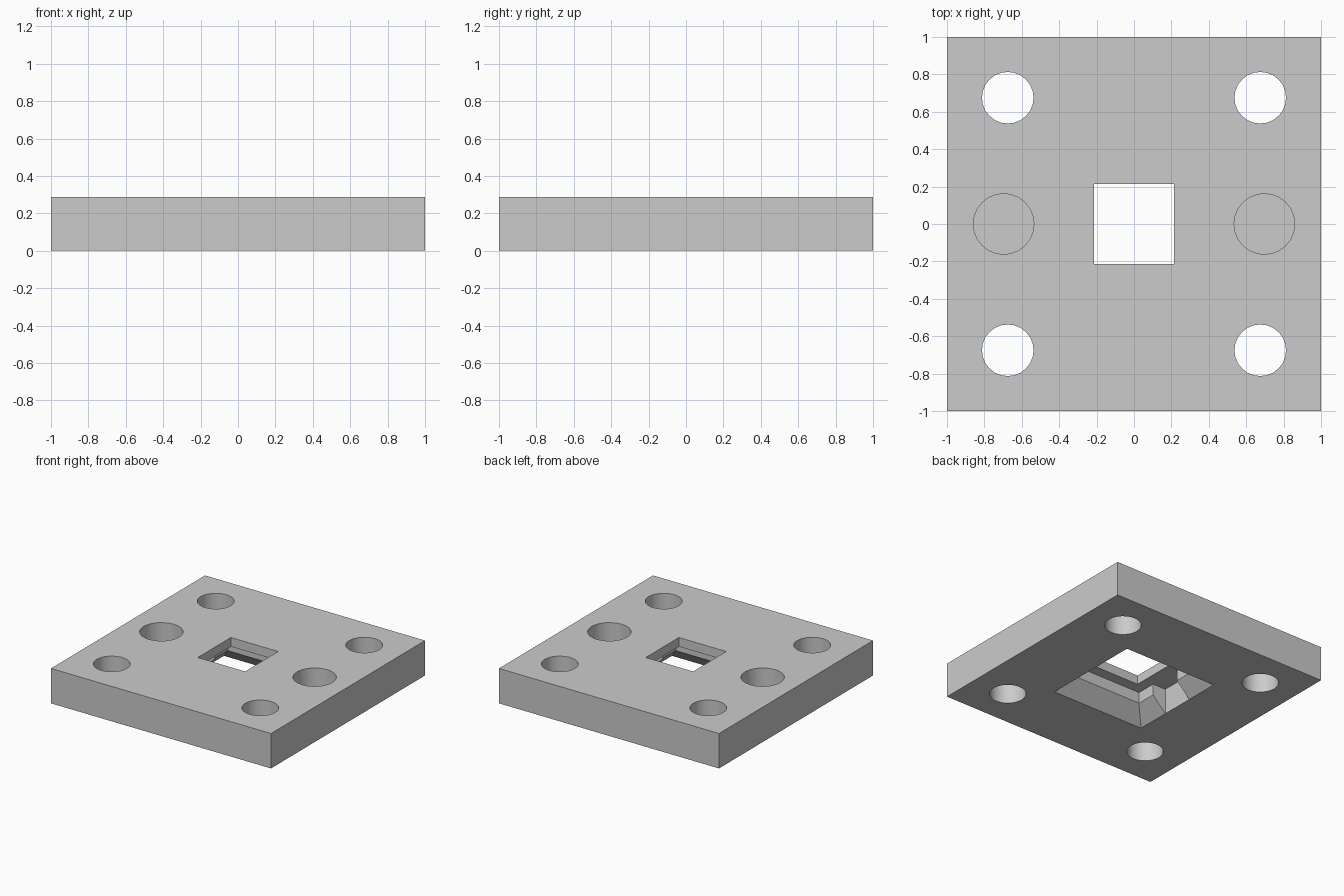
import bpy, bmesh, math

if "Cube" in bpy.data.objects:
    bpy.data.objects.remove(bpy.data.objects["Cube"], do_unlink=True)

HEIGHT = 0.287
LEDGE = 0.212      # underside of the thin lip around the window
TAPER = 0.12       # height of the chamfered pocket mouth
MOUTH, POCKET, WINDOW = 0.425, 0.305, 0.215

grey = bpy.data.materials.new("plain grey")
grey.use_nodes = True
grey.diffuse_color = (0.6, 0.6, 0.6, 1)
grey.node_tree.nodes["Principled BSDF"].inputs["Base Color"].default_value = (0.6, 0.6, 0.6, 1)


def loft(name, rings):
    """Closed solid through rings of (points, z)."""
    bm = bmesh.new()
    loops = [[bm.verts.new((x, y, z)) for x, y in pts] for pts, z in rings]
    for low, high in zip(loops, loops[1:]):
        n = len(low)
        for i in range(n):
            j = (i + 1) % n
            bm.faces.new((low[i], low[j], high[j], high[i]))
    bm.faces.new(loops[0][::-1])
    bm.faces.new(loops[-1])
    mesh = bpy.data.meshes.new(name)
    bm.to_mesh(mesh)
    bm.free()
    mesh.materials.append(grey)
    obj = bpy.data.objects.new(name, mesh)
    bpy.context.collection.objects.link(obj)
    return obj


def rect(a, b):
    return [(-a, -b), (a, -b), (a, b), (-a, b)]


def circle(cx, cy, r, n=24):
    angles = [math.tau * i / n for i in range(n)]
    return [(cx + r * math.cos(t), cy + r * math.sin(t)) for t in angles]


def cut(target, cutter):
    mod = target.modifiers.new(cutter.name, "BOOLEAN")
    mod.operation = "DIFFERENCE"
    mod.solver = "EXACT"
    mod.object = cutter
    bpy.context.view_layer.objects.active = target
    bpy.ops.object.modifier_apply(modifier=mod.name)
    bpy.data.objects.remove(cutter, do_unlink=True)


plate = loft("mounting_plate", [(rect(1, 1), 0), (rect(1, 1), HEIGHT)])

# Central window, chamfered pocket beneath it, and straight side notches
cut(plate, loft("window", [(rect(WINDOW, WINDOW), 0.1), (rect(WINDOW, WINDOW), 0.4)]))
flare = MOUTH + 0.1 * (MOUTH - POCKET) / TAPER
cut(plate, loft("pocket", [(rect(flare, flare), -0.1),
                           (rect(POCKET, POCKET), TAPER),
                           (rect(POCKET, POCKET), LEDGE)]))
cut(plate, loft("notches", [(rect(MOUTH, 0.14), -0.1), (rect(MOUTH, 0.14), LEDGE)]))

# Corner through holes and blind side recesses
for sx in (-1, 1):
    for sy in (-1, 1):
        ring = circle(0.675 * sx, 0.675 * sy, 0.138)
        cut(plate, loft("corner_hole", [(ring, -0.1), (ring, 0.4)]))
    ring = circle(0.697 * sx, 0, 0.162)
    cut(plate, loft("side_recess", [(ring, HEIGHT - 0.19), (ring, 0.4)]))

# Smooth hole walls with crisp rims
bpy.ops.object.select_all(action="DESELECT")
plate.select_set(True)
bpy.context.view_layer.objects.active = plate
bpy.ops.object.shade_smooth_by_angle(angle=math.radians(30))
